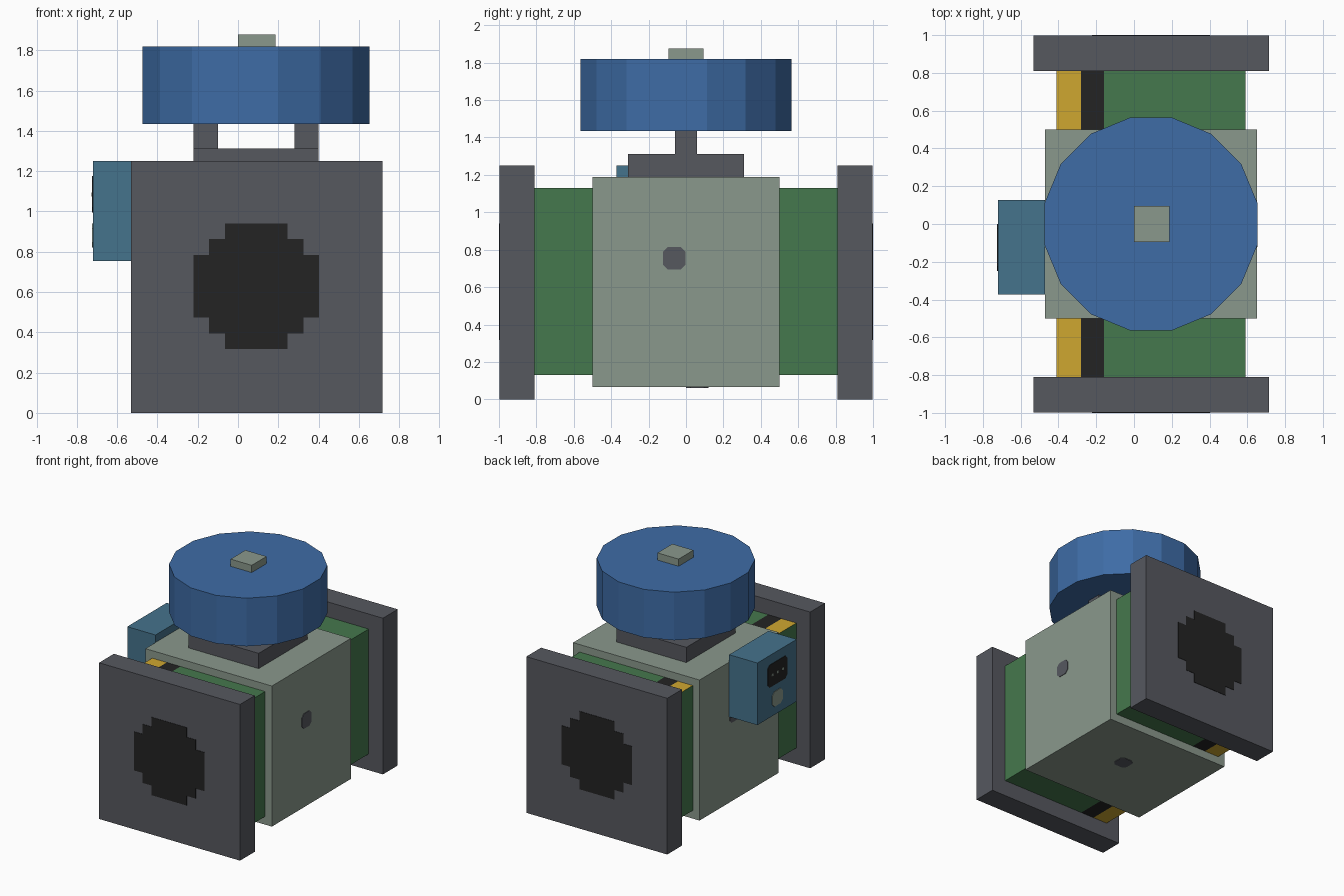
import bpy, bmesh, math
from mathutils import Vector, Matrix

if "Cube" in bpy.data.objects:
    bpy.data.objects.remove(bpy.data.objects["Cube"])

CX = 0.09  # x of the valve's own axis


def material(name, hex_colour):
    def linear(c):
        return c / 12.92 if c <= 0.04045 else ((c + 0.055) / 1.055) ** 2.4
    rgb = [linear(int(hex_colour[i:i + 2], 16) / 255) for i in (0, 2, 4)]
    mat = bpy.data.materials.new(name)
    mat.use_nodes = True
    mat.diffuse_color = (*rgb, 1)
    node = next(n for n in mat.node_tree.nodes if n.type == 'BSDF_PRINCIPLED')
    node.inputs["Base Color"].default_value = (*rgb, 1)
    return mat


dark_grey = material("dark grey", "56585F")
green = material("pipe green", "45784D")
pale = material("pale grey green", "8A988C")
blue = material("wheel blue", "3E6CA6")
teal = material("box teal", "45738C")
yellow = material("stripe yellow", "CFA730")
black = material("black", "232323")


def finish(name, bm, *mats):
    mesh = bpy.data.meshes.new(name)
    bm.normal_update()
    bm.to_mesh(mesh)
    bm.free()
    for m in mats:
        mesh.materials.append(m)
    ob = bpy.data.objects.new(name, mesh)
    bpy.context.collection.objects.link(ob)
    return ob


def box_mesh(lo, hi):
    lo, hi = Vector(lo), Vector(hi)
    bm = bmesh.new()
    bmesh.ops.create_cube(bm, size=1)
    bmesh.ops.scale(bm, vec=hi - lo, verts=bm.verts)
    bmesh.ops.translate(bm, vec=(lo + hi) / 2, verts=bm.verts)
    return bm


def box(name, lo, hi, mat):
    return finish(name, box_mesh(lo, hi), mat)


def plate(name, outline, centre, normal, mat, thick=0.004):
    """Thin plate with a 2D outline, lying on a surface at centre."""
    n = Vector(normal)
    up = Vector((0, 1, 0)) if abs(n.z) > 0.5 else Vector((0, 0, 1))
    side = up.cross(n)
    bm = bmesh.new()
    verts = [bm.verts.new(Vector(centre) + side * u + up * v) for u, v in outline]
    face = bm.faces.new(verts)
    new = bmesh.ops.extrude_face_region(bm, geom=[face])["geom"]
    bmesh.ops.translate(bm, vec=n * thick,
                        verts=[g for g in new if isinstance(g, bmesh.types.BMVert)])
    bmesh.ops.recalc_face_normals(bm, faces=bm.faces)
    return finish(name, bm, mat)


def quarter_turns(corner):
    """Repeat a corner's points around the four quadrants."""
    pts = []
    for k in range(4):
        turn = Matrix.Rotation(k * math.pi / 2, 2)
        pts += [turn @ Vector(p) for p in corner]
    return pts


def clipped_rect(w, h, c):
    """Rectangle with clipped corners, half sizes w and h."""
    return [(w, c - h), (w, h - c), (w - c, h), (c - w, h),
            (-w, h - c), (-w, c - h), (c - w, -h), (w - c, -h)]


# Valve body and bolt spots
box("body", (-0.47, -0.5, 0.065), (0.65, 0.5, 1.19), pale)
spot = clipped_rect(0.06, 0.06, 0.025)
plate("left_spot", spot, (0.65, -0.063, 0.755), (1, 0, 0), dark_grey)
plate("right_spot", spot, (-0.47, 0.063, 0.755), (-1, 0, 0), dark_grey)
plate("bottom_spot", spot, (0.155, 0.06, 0.065), (0, 0, -1), dark_grey)

# Pipe, cut into lengthwise bands on top and bottom
bm = box_mesh((-0.41, -0.81, 0.13), (0.59, 0.81, 1.13))
for x in (-0.28, -0.16):
    bmesh.ops.bisect_plane(bm, geom=bm.verts[:] + bm.edges[:] + bm.faces[:],
                           plane_co=(x, 0, 0), plane_no=(1, 0, 0))
bm.normal_update()
for f in bm.faces:
    if abs(f.normal.z) > 0.5:
        x = f.calc_center_median().x
        f.material_index = 1 if x < -0.28 else 2 if x < -0.16 else 0
finish("pipe", bm, green, yellow, black)

# End flanges with stepped bore openings
bore = quarter_turns([(0.312, 0.155), (0.235, 0.155), (0.235, 0.235),
                      (0.155, 0.235), (0.155, 0.312), (-0.155, 0.312)][:-1])
for name, s in (("front", -1), ("back", 1)):
    y0, y1 = sorted((s * 0.81, s * 0.997))
    box(name + "_flange", (-0.532, y0, 0), (0.716, y1, 1.25), dark_grey)
    plate(name + "_bore", bore, (CX, s * 0.997, 0.628), (0, s, 0), black, 0.003)

# Bonnet and yoke posts
box("bonnet", (CX - 0.31, -0.31, 1.19), (CX + 0.31, 0.31, 1.312), dark_grey)
for name, s in (("right", -1), ("left", 1)):
    x0, x1 = sorted((CX + s * 0.19, CX + s * 0.31))
    box(name + "_post", (x0, -0.06, 1.312), (x1, 0.06, 1.45), dark_grey)

# Sixteen-sided handwheel and its stem cap
bm = bmesh.new()
bmesh.ops.create_cone(bm, cap_ends=True, segments=16, radius1=0.574, radius2=0.574,
                      depth=0.385, matrix=Matrix.Translation((CX, 0, 1.627))
                      @ Matrix.Rotation(math.pi / 16, 4, 'Z'))
finish("handwheel", bm, blue)
box("stem_cap", (0, -0.094, 1.8), (0.187, 0.094, 1.877), pale)

# Control box with display, lamps and button
box("control_box", (-0.72, -0.372, 0.753), (-0.47, 0.126, 1.25), teal)
out = (-1, 0, 0)
plate("display", clipped_rect(0.125, 0.09, 0.025), (-0.72, -0.125, 1.085), out, black)
plate("button", clipped_rect(0.065, 0.06, 0.025), (-0.72, -0.125, 0.88), out, pale)
for i in range(3):
    plate(f"lamp_{i + 1}", clipped_rect(0.01, 0.01, 0.003),
          (-0.724, -0.06 - 0.065 * i, 1.085), out, pale, 0.002)
